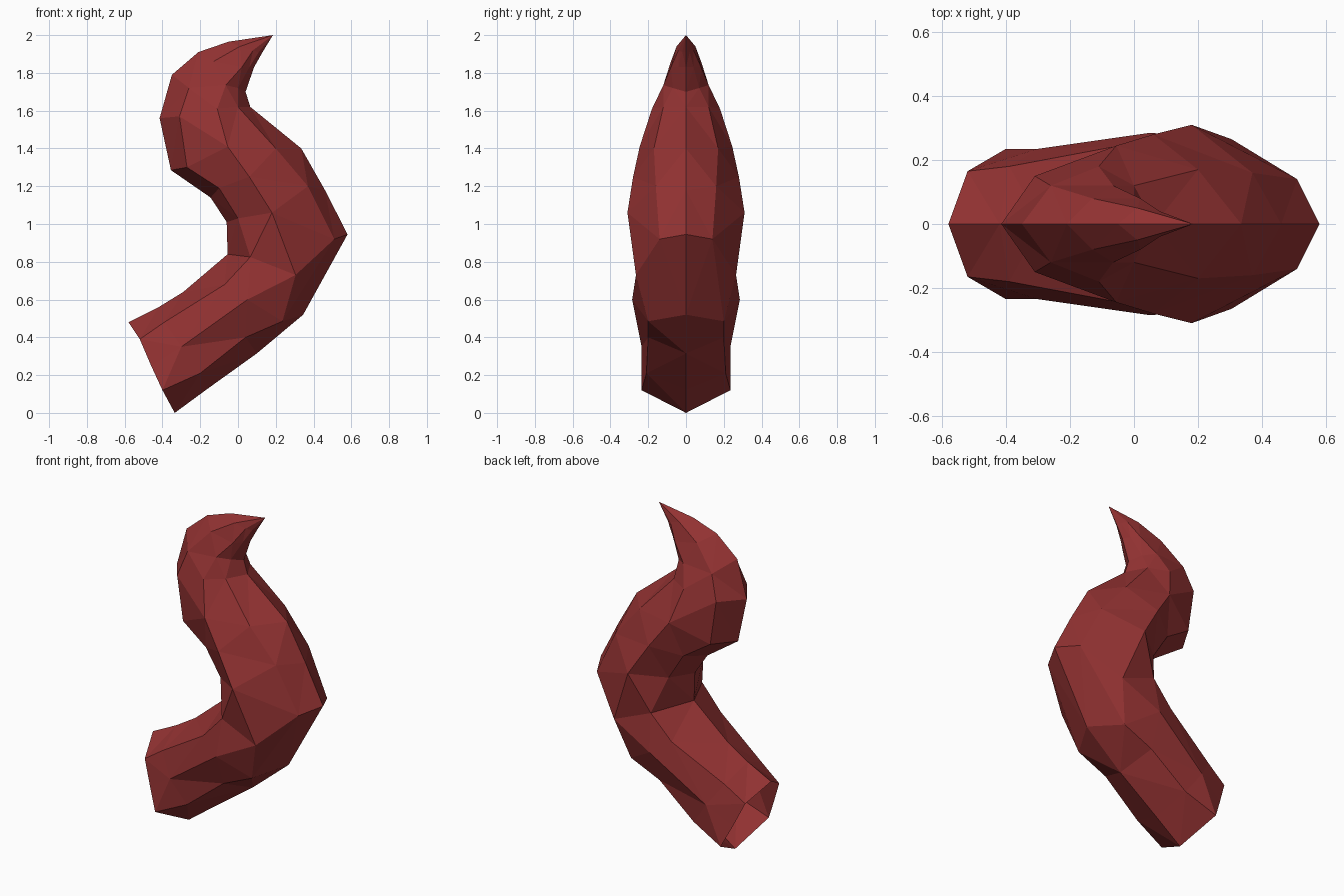
import bpy
import bmesh

# Remove the default cube only
default_cube = bpy.data.objects.get("Cube")
if default_cube:
    bpy.data.objects.remove(default_cube, do_unlink=True)


def make_material(name, color):
    material = bpy.data.materials.new(name)
    material.use_nodes = True
    material.diffuse_color = color
    shader = material.node_tree.nodes["Principled BSDF"]
    shader.inputs["Base Color"].default_value = color
    return material


# Centre-line rails as (x, z), running from the open base towards the tip
inner_ridge = [(-.58, .48), (-.42, .56), (-.29, .64), (-.055, .84),
               (-.06, 1.01), (-.145, 1.14), (-.355, 1.285), (-.415, 1.56),
               (-.35, 1.79), (-.21, 1.91), (-.05, 1.965)]
outer_ridge = [(-.335, 0), (-.165, .125), (.1, .315), (.345, .52),
               (.58, .945), (.46, 1.18), (.335, 1.4), (.065, 1.62),
               (.04, 1.7), (.085, 1.83), (.13, 1.91)]

# Side rails as (x, half width, z), mirrored to both sides
inner_side = [(-.52, .165, .39), (-.39, .18, .48), (-.07, .24, .68),
              (.065, .25, .825), (0, .17, 1.03), (-.1, .17, 1.19),
              (-.27, .15, 1.3), (-.31, .15, 1.57), (-.26, .12, 1.72),
              (-.13, .08, 1.86), (.01, .05, 1.94)]
middle_side = [(-.46, .2, .25), (-.3, .235, .35), (.05, .285, .6),
               (.305, .265, .73), (.18, .31, 1.06), (.06, .28, 1.25),
               (-.055, .245, 1.41), (-.11, .18, 1.61), (-.065, .12, 1.735),
               (.02, .08, 1.83), (.08, .04, 1.92)]
outer_side = [(-.4, .235, .12), (-.2, .21, .21), (.04, .2, .4),
              (.235, .2, .485), (.51, .14, .92), (.37, .16, 1.2),
              (.2, .17, 1.4), (0, .12, 1.62), (0, .07, 1.72),
              (.06, .04, 1.83), (.11, .02, 1.91)]
tip_point = (.185, 0, 2)


def ring_points(station):
    """One closed cross-section, mirrored across the centre plane."""
    sides = [rail[station] for rail in (inner_side, middle_side, outer_side)]
    inner_x, inner_z = inner_ridge[station]
    outer_x, outer_z = outer_ridge[station]
    mirrored = [(x, -y, z) for x, y, z in reversed(sides)]
    return [(inner_x, 0, inner_z), *sides, (outer_x, 0, outer_z), *mirrored]


# Loft the horn through its cross-sections and close it at the tip
bm = bmesh.new()
rings = [[bm.verts.new(point) for point in ring_points(station)]
         for station in range(len(inner_ridge))]
tip = bm.verts.new(tip_point)
for lower, upper in zip(rings, rings[1:]):
    for i in range(len(lower)):
        j = (i + 1) % len(lower)
        bm.faces.new((lower[i], lower[j], upper[j], upper[i]))
last = rings[-1]
for i in range(len(last)):
    bm.faces.new((last[i], last[(i + 1) % len(last)], tip))

# Crisp low-poly facets with outward normals
bmesh.ops.triangulate(bm, faces=bm.faces[:], quad_method='SHORT_EDGE')
bmesh.ops.recalc_face_normals(bm, faces=bm.faces[:])
mesh = bpy.data.meshes.new("curved_horn")
bm.to_mesh(mesh)
bm.free()

horn = bpy.data.objects.new("curved_horn", mesh)
bpy.context.collection.objects.link(horn)
mesh.materials.append(make_material("dark_red", (.29, .032, .032, 1)))
